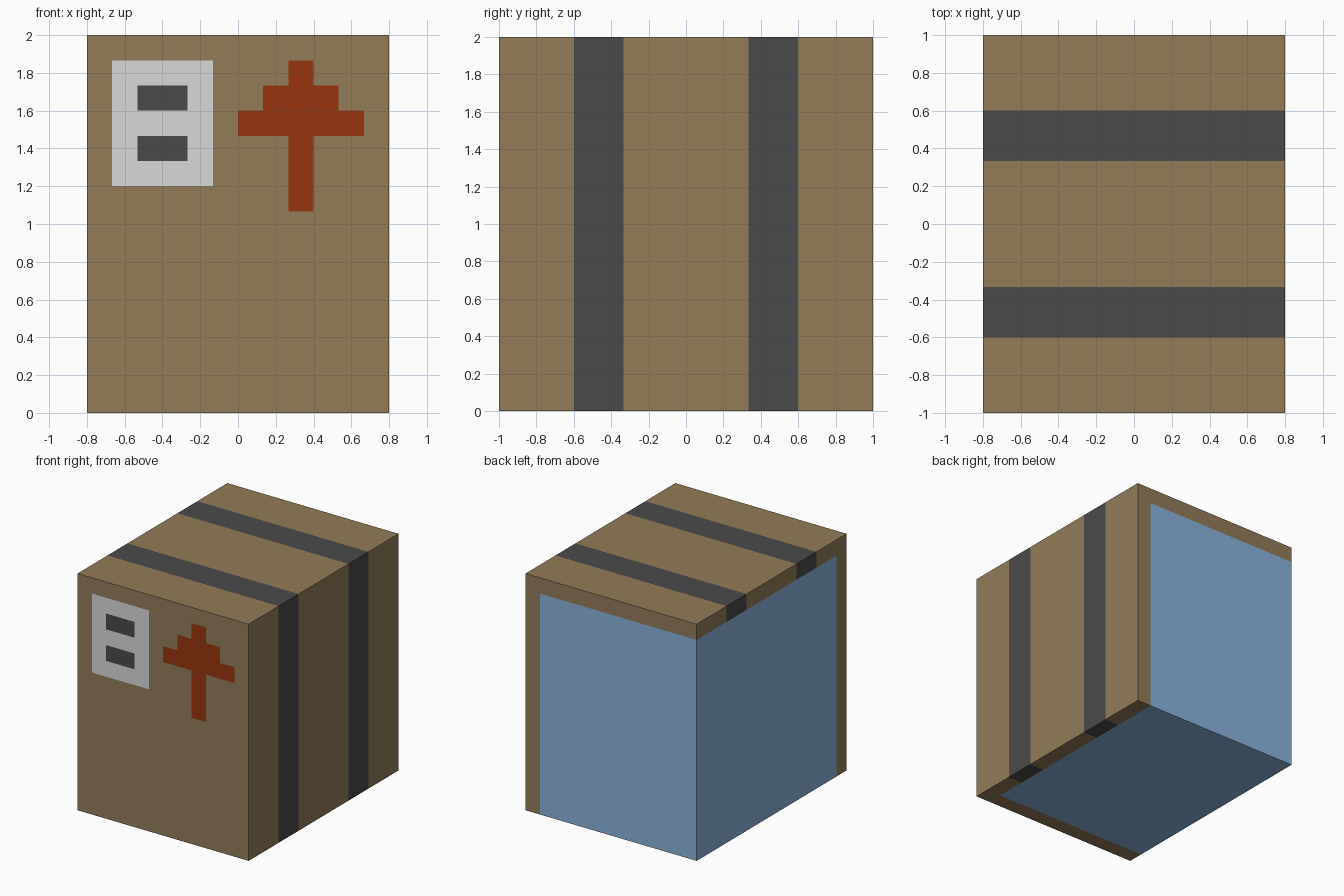
import bpy, bmesh
from mathutils import Vector

if "Cube" in bpy.data.objects:
    bpy.data.objects.remove(bpy.data.objects["Cube"])

U = 2 / 15                      # detail grid unit
HX, HY, H = 0.8, 1.0, 2.0       # half width, half depth, height


def srgb(*rgb):
    lin = [v / 255 / 12.92 if v <= 10 else ((v / 255 + 0.055) / 1.055) ** 2.4 for v in rgb]
    return (*lin, 1.0)


COLOURS = [("cardboard", srgb(147, 124, 89)), ("dark_tape", srgb(74, 74, 74)),
           ("label_grey", srgb(217, 217, 217)), ("arrow_red", srgb(152, 54, 16)),
           ("exposed_blue", srgb(139, 179, 220))]
CARDBOARD, TAPE, LABEL, ARROW, BLUE = range(5)

# Front markings in grid units (x0, x1, z0, z1, colour); first match wins
MARKS = [(-4, -2, 12, 13, TAPE), (-4, -2, 10, 11, TAPE), (-5, -1, 9, 14, LABEL),
         (2, 3, 8, 14, ARROW), (1, 4, 11, 13, ARROW), (0, 5, 11, 12, ARROW)]


def colour_of(face):
    c, n = face.calc_center_median(), face.normal
    # Blue core is exposed on the back, left and bottom
    if c.x < HX - U and c.y > -HY + U and c.z < H - U:
        return BLUE
    # Front label and arrow
    if n.y < -0.5:
        for x0, x1, z0, z1, colour in MARKS:
            if x0 * U < c.x < x1 * U and z0 * U < c.z < z1 * U:
                return colour
    # Two tape bands running over the top and sides
    elif n.y < 0.5 and 2.5 * U < abs(c.y) < 4.5 * U:
        return TAPE
    return CARDBOARD


bm = bmesh.new()
bmesh.ops.create_cube(bm, size=1)
for v in bm.verts:
    v.co = Vector((v.co.x * 2 * HX, v.co.y * 2 * HY, (v.co.z + 0.5) * H))


def cut(axis, value, keep=lambda f: True):
    """Slice the chosen faces by a plane across one axis."""
    bm.normal_update()
    faces = [f for f in bm.faces if keep(f)]
    geom = set(faces)
    for f in faces:
        geom.update(f.edges)
        geom.update(f.verts)
    no = Vector((0, 0, 0))
    no[axis] = 1
    bmesh.ops.bisect_plane(bm, geom=list(geom), dist=1e-5, plane_co=no * value, plane_no=no)


# Core border and tape edges
cut(0, HX - U)
cut(1, -HY + U)
cut(2, H - U)
for y in (-4.5, -2.5, 2.5, 4.5):
    cut(1, y * U)

# Marking outlines, on the front only
front = lambda f: f.normal.y < -0.5
for x in sorted({v for m in MARKS for v in m[:2]}):
    cut(0, x * U, front)
for z in sorted({v for m in MARKS for v in m[2:4]}):
    if z < 14:
        cut(2, z * U, front)

bm.normal_update()
for f in bm.faces:
    f.material_index = colour_of(f)

mesh = bpy.data.meshes.new("cardboard_box")
bm.to_mesh(mesh)
bm.free()
for name, rgba in COLOURS:
    mat = bpy.data.materials.new(name)
    mat.diffuse_color = rgba
    mat.use_nodes = True
    mat.node_tree.nodes["Principled BSDF"].inputs["Base Color"].default_value = mat.diffuse_color
    mesh.materials.append(mat)
box = bpy.data.objects.new("cardboard_box", mesh)
bpy.context.collection.objects.link(box)
